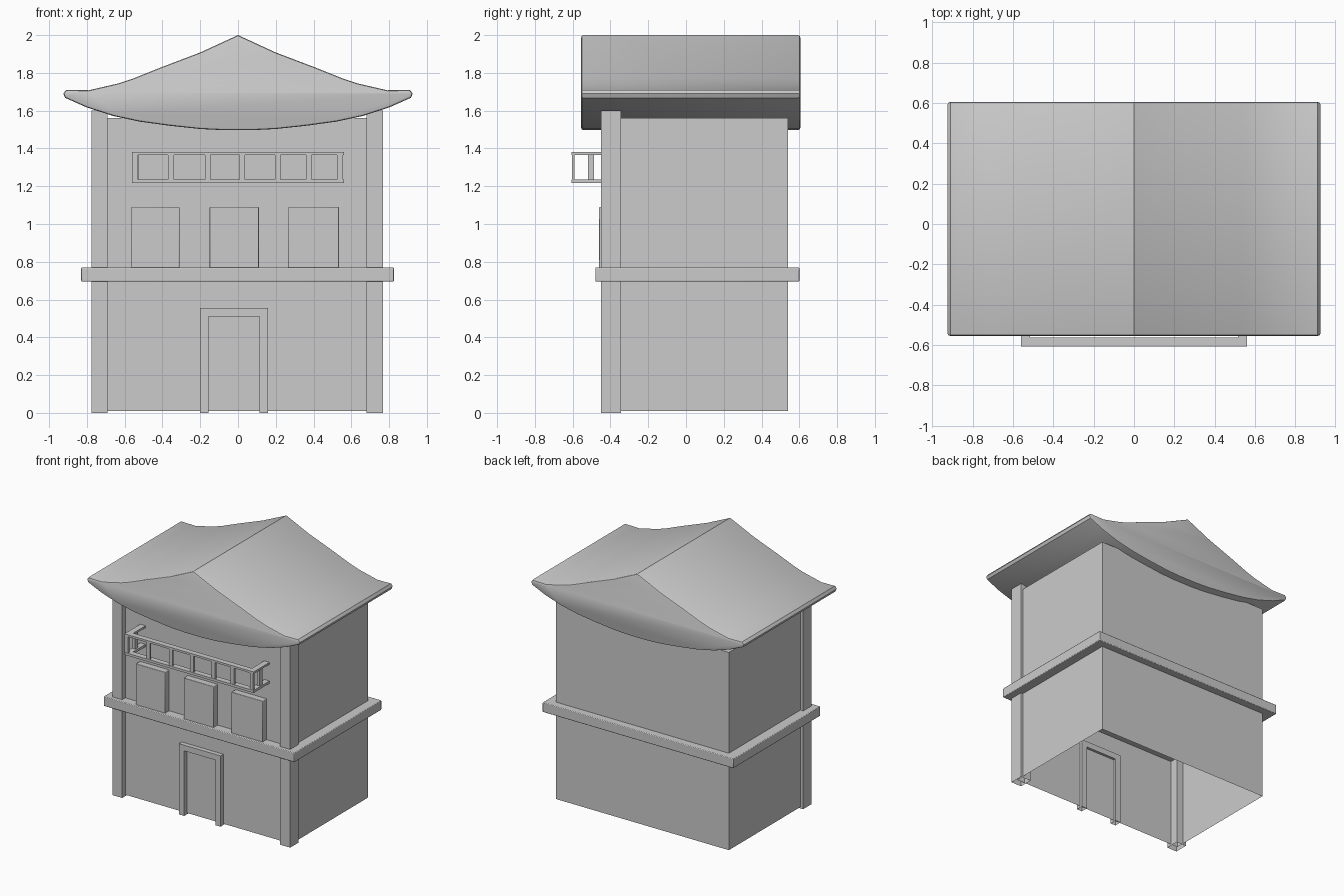
import bpy, bmesh

if "Cube" in bpy.data.objects:
    bpy.data.objects.remove(bpy.data.objects["Cube"])


def finish(name, bm, bevel=0.0):
    bmesh.ops.recalc_face_normals(bm, faces=bm.faces)
    me = bpy.data.meshes.new(name)
    bm.to_mesh(me)
    bm.free()
    ob = bpy.data.objects.new(name, me)
    bpy.context.collection.objects.link(ob)
    if bevel:
        m = ob.modifiers.new("bevel", "BEVEL")
        m.width = bevel
        m.segments = 2
        m.limit_method = "ANGLE"
        m.angle_limit = 0.9
    bpy.ops.object.select_all(action="DESELECT")
    ob.select_set(True)
    bpy.context.view_layer.objects.active = ob
    bpy.ops.object.shade_smooth_by_angle(angle=0.5)
    return ob


def add_box(bm, x, y, z, open_bottom=False, open_top=False):
    """Box from (min, max) ranges, with optional open ends."""
    vs = bmesh.ops.create_cube(bm, size=1)["verts"]
    for v in vs:
        v.co = [r[0] if c < 0 else r[1] for c, r in zip(v.co, (x, y, z))]
    drop = []
    for f in {f for v in vs for f in v.link_faces}:
        h = [v.co.z for v in f.verts]
        if (open_bottom and max(h) < z[0] + 1e-5) or (open_top and min(h) > z[1] - 1e-5):
            drop.append(f)
    if drop:
        bmesh.ops.delete(bm, geom=drop, context="FACES_ONLY")


def box(name, x, y, z, bevel=0.0, **kw):
    bm = bmesh.new()
    add_box(bm, x, y, z, **kw)
    return finish(name, bm, bevel)


# Two storeys of walls, hollow from below
WALL_Y = (-0.41, 0.54)
box("lower_walls", (-0.75, 0.75), WALL_Y, (0.01, 0.70), open_bottom=True, open_top=True)
box("upper_walls", (-0.75, 0.75), WALL_Y, (0.76, 1.56), open_bottom=True)

# Ledge between the storeys
box("floor_ledge", (-0.83, 0.825), (-0.48, 0.60), (0.695, 0.77), bevel=0.005)

# Front corner pillars
box("left_pillar", (-0.775, -0.69), (-0.45, -0.345), (0, 1.6), open_bottom=True)
box("right_pillar", (0.68, 0.768), (-0.45, -0.345), (0, 1.6), open_bottom=True)

# Door frame: two posts and a lintel
bm = bmesh.new()
add_box(bm, (-0.2, -0.155), (-0.445, -0.39), (0, 0.51), open_bottom=True)
add_box(bm, (0.115, 0.16), (-0.445, -0.39), (0, 0.51), open_bottom=True)
add_box(bm, (-0.2, 0.16), (-0.445, -0.39), (0.51, 0.555))
finish("door_frame", bm)

# Shutter panels
for i, x in enumerate([(-0.565, -0.31), (-0.15, 0.11), (0.265, 0.535)]):
    box(f"window_panel_{i + 1}", x, (-0.46, -0.40), (0.76, 1.09), bevel=0.004)

# Railing: U-shaped top and bottom rails
for name, z in (("rail_bottom", (1.217, 1.236)), ("rail_top", (1.366, 1.382))):
    bm = bmesh.new()
    add_box(bm, (-0.56, 0.56), (-0.607, -0.563), z)
    for x in ((-0.56, -0.515), (0.515, 0.56)):
        add_box(bm, x, (-0.563, -0.40), z)
    finish(name, bm)

# Railing posts, front row and sides
bm = bmesh.new()
for x in (-0.545, -0.355, -0.16, 0.023, 0.21, 0.375, 0.54):
    add_box(bm, (x - 0.015, x + 0.015), (-0.604, -0.59), (1.23, 1.37))
for x in (-0.54, 0.54):
    add_box(bm, (x - 0.012, x + 0.012), (-0.519, -0.487), (1.23, 1.37))
finish("rail_posts", bm)

# Roof: curved gable profile mirrored and extruded front to back
half = [(0.2, 1.908), (0.4, 1.832), (0.55, 1.772), (0.63, 1.745), (0.79, 1.708),
        (0.91, 1.71), (0.925, 1.69), (0.915, 1.668), (0.8, 1.617), (0.66, 1.572),
        (0.52, 1.542), (0.36, 1.52), (0.2, 1.503), (0.08, 1.497)]
profile = [(0, 2.0)] + half + [(-x, z) for x, z in reversed(half)]
bm = bmesh.new()
face = bm.faces.new([bm.verts.new((x, -0.555, z)) for x, z in profile])
ext = bmesh.ops.extrude_face_region(bm, geom=[face])
new = [v for v in ext["geom"] if isinstance(v, bmesh.types.BMVert)]
bmesh.ops.translate(bm, verts=new, vec=(0, 1.16, 0))
caps = [f for f in bm.faces if len(f.verts) > 4]
if len(caps) < 2:  # restore the front gable when the extrude consumed it
    bmesh.ops.holes_fill(bm, edges=bm.edges, sides=0)
# Soften the gable rims
bmesh.ops.recalc_face_normals(bm, faces=bm.faces)
rims = [e for e in bm.edges if abs(e.verts[0].co.y - e.verts[1].co.y) < 1e-6]
bmesh.ops.bevel(bm, geom=rims, offset=0.012, segments=2, profile=0.5,
                affect="EDGES", clamp_overlap=True)
finish("roof", bm)
